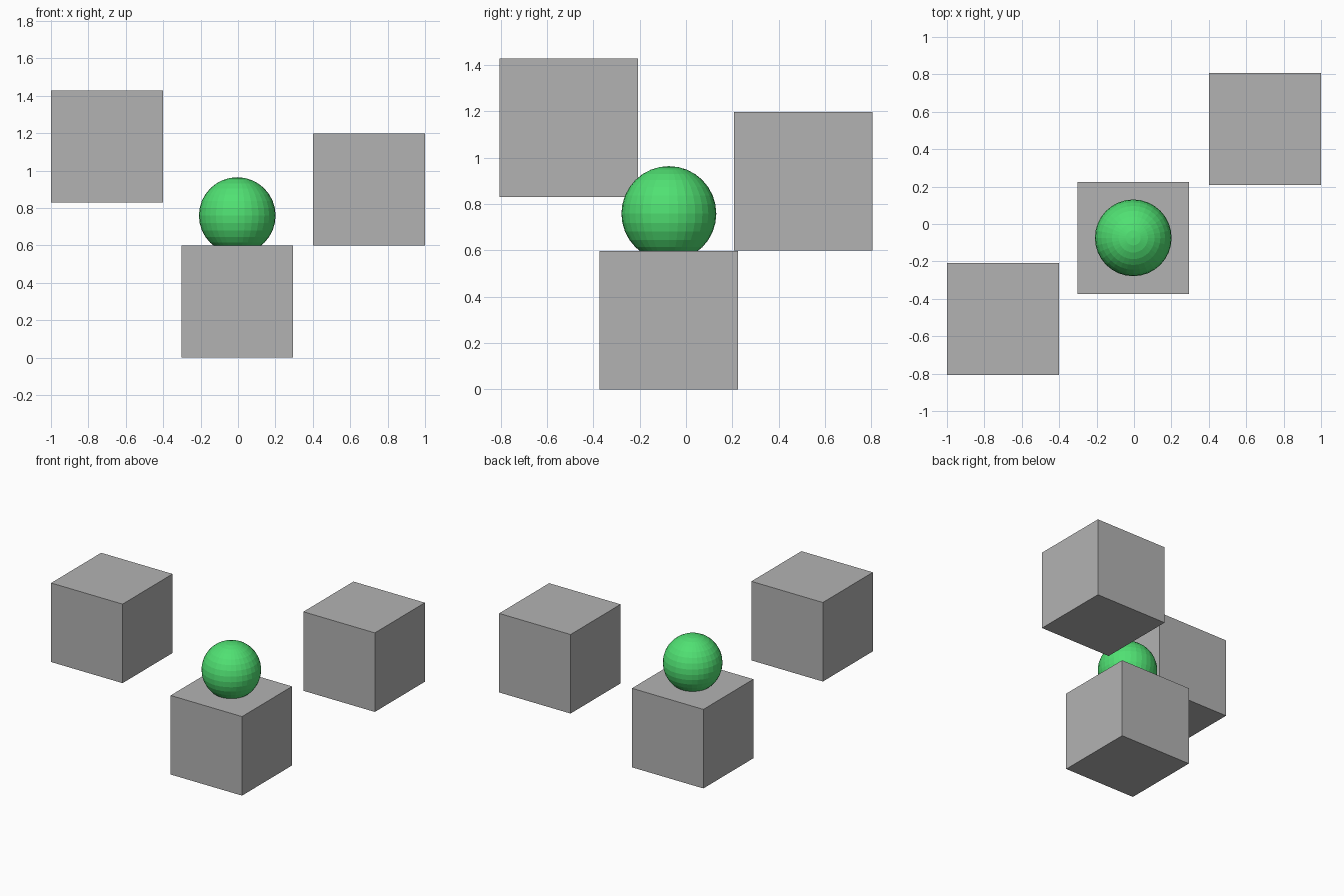
import bpy

default_cube = bpy.data.objects.get("Cube")
if default_cube:
    bpy.data.objects.remove(default_cube, do_unlink=True)


def make_material(name, rgb):
    mat = bpy.data.materials.new(name)
    mat.use_nodes = True
    colour = (*rgb, 1.0)
    mat.diffuse_color = colour
    mat.node_tree.nodes["Principled BSDF"].inputs["Base Color"].default_value = colour
    return mat


def finish(name, mat):
    obj = bpy.context.object
    obj.name = name
    obj.data.materials.append(mat)
    bpy.ops.object.shade_flat()
    return obj


def add_block(name, centre, mat):
    bpy.ops.mesh.primitive_cube_add(size=BLOCK_SIZE, location=centre)
    return finish(name, mat)


BLOCK_SIZE = 0.598
grey = make_material("stone grey", (0.45, 0.45, 0.45))
green = make_material("bright green", (0.08, 0.75, 0.17))

# Three equal blocks: one on the ground, two floating at the sides
add_block("base_block", (-0.004, -0.074, BLOCK_SIZE / 2), grey)
add_block("right_block", (-0.701, -0.507, 1.129), grey)
add_block("left_block", (0.701, 0.507, 0.899), grey)

# Faceted ball sunk slightly into the top of the base block
bpy.ops.mesh.primitive_uv_sphere_add(
    segments=32, ring_count=16, radius=0.205, location=(-0.004, -0.074, 0.759))
finish("ball", green)
